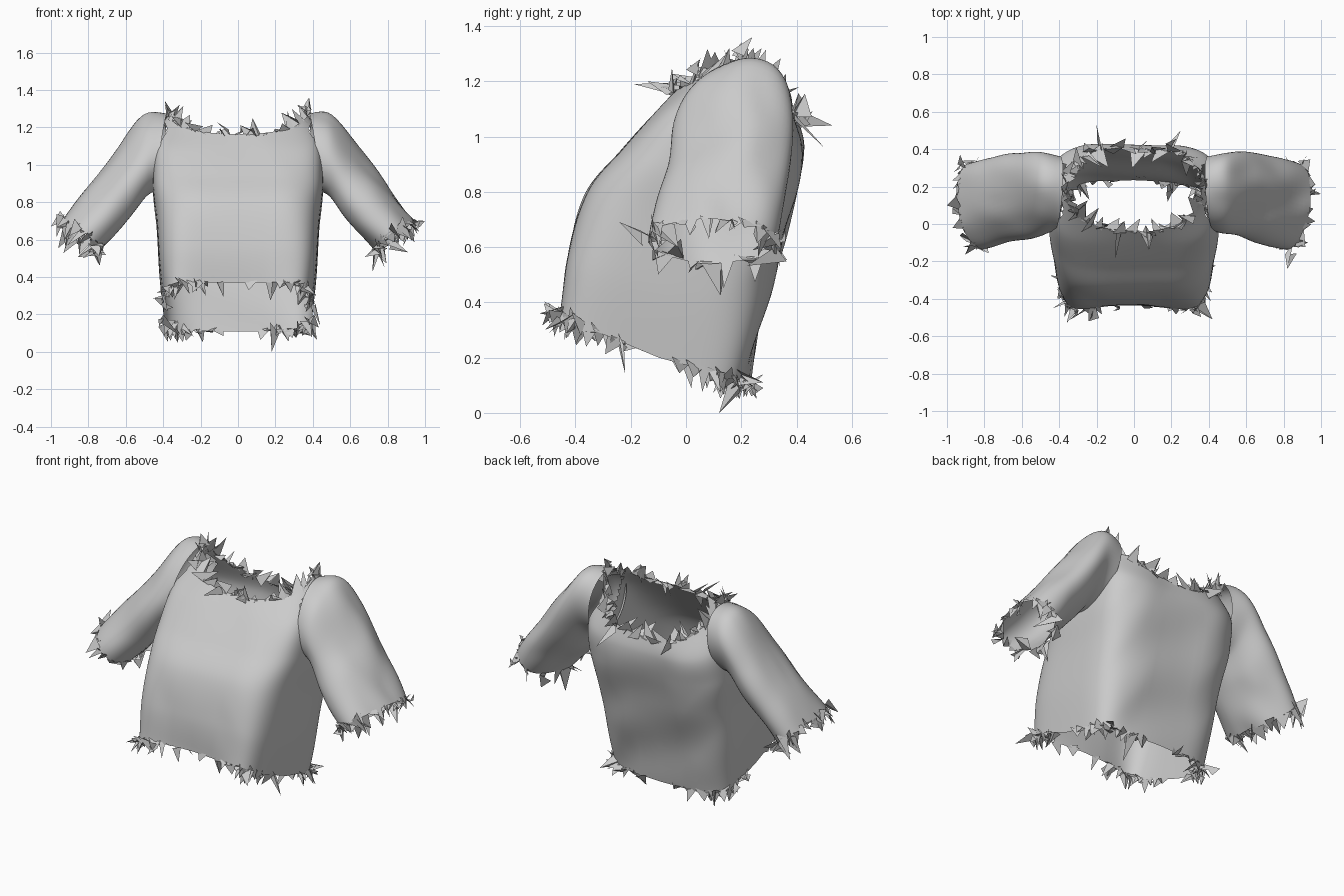
import bpy, bmesh, math, random
from mathutils import Vector, noise

if "Cube" in bpy.data.objects:
    bpy.data.objects.remove(bpy.data.objects["Cube"])

random.seed(7)


def spline(rows, t):
    """Catmull-Rom through rows of numbers, t in 0..1."""
    n = len(rows) - 1
    i = min(int(t * n), n - 1)
    f = t * n - i
    a, b, c, d = (rows[max(0, min(n, k))] for k in (i - 1, i, i + 1, i + 2))
    return [0.5 * (2 * q + (r - p) * f + (2 * p - 5 * q + 4 * r - s) * f * f
                   + (3 * q - p - 3 * r + s) * f ** 3) for p, q, r, s in zip(a, b, c, d)]


def make_object(name, verts, faces, smooth=True):
    me = bpy.data.meshes.new(name)
    me.from_pydata([tuple(v) for v in verts], [], faces)
    ob = bpy.data.objects.new(name, me)
    bpy.context.collection.objects.link(ob)
    for p in me.polygons:
        p.use_smooth = smooth
    return ob


def loft(name, point, nu, nv):
    verts = [point(2 * math.pi * i / nu, j / nv) for j in range(nv + 1) for i in range(nu)]
    faces = [(j * nu + i, j * nu + (i + 1) % nu, (j + 1) * nu + (i + 1) % nu, (j + 1) * nu + i)
             for j in range(nv) for i in range(nu)]
    return make_object(name, verts, faces)


# Torso levels: front y,z / side x,y,z / back y,z / roundness / front hollow
LEVELS = [
    (-0.51, 0.37, 0.395, -0.10, 0.20, 0.23, 0.11, 0.40, 0.08),
    (-0.455, 0.57, 0.42, -0.07, 0.42, 0.28, 0.36, 0.42, 0.03),
    (-0.36, 0.80, 0.435, 0.00, 0.66, 0.36, 0.64, 0.46, 0.00),
    (-0.235, 0.95, 0.455, 0.08, 0.88, 0.405, 0.83, 0.48, 0.00),
    (-0.12, 1.08, 0.44, 0.16, 1.14, 0.42, 0.96, 0.55, 0.00),
    (-0.04, 1.165, 0.36, 0.20, 1.285, 0.405, 1.05, 0.85, 0.00),
]


def torso_point(a, t):
    fy, fz, sx, sy, sz, by, bz, p, hollow = spline(LEVELS, t)
    c, s = math.cos(a), math.sin(a)
    x = sx * math.copysign(abs(c) ** p, c)
    k = abs(s) ** p
    ey, ez = (fy, fz) if s < 0 else (by, bz)
    y, z = sy + (ey - sy) * k, sz + (ez - sz) * k
    if s < 0:
        y += hollow * max(0, 1 - (x / sx) ** 2) * k
    # soft diagonal folds
    fold = noise.noise(Vector((x * 4 + z * 3, y * 2, z * 2 - x * 2)))
    y += (0.018 if s > 0 else 0.009) * fold
    return Vector((x, y, z))


# Sleeve rings: top, bottom, front and back points
SLEEVE = [
    (.38, .20, 1.275, .44, .12, .86, .42, -.03, 1.06, .40, .36, 1.07),
    (.50, .20, 1.265, .49, .11, .83, .49, -.04, 1.02, .50, .39, 1.07),
    (.635, .17, 1.09, .565, .11, .73, .58, -.07, .90, .63, .385, .93),
    (.79, .14, .89, .65, .11, .64, .69, -.11, .76, .76, .35, .77),
    (.945, .11, .70, .74, .10, .54, .81, -.14, .63, .87, .31, .62),
]


def sleeve_point(side):
    def point(a, t):
        r = spline(SLEEVE, t)
        top, bot, fr, bk = (Vector(r[i:i + 3]) for i in (0, 3, 6, 9))
        mid = (top + bot + fr + bk) / 4
        v = mid + (top - bot) / 2 * math.cos(a) + (fr - bk) / 2 * math.sin(a)
        bump = noise.noise(Vector((v.x * 4 + side * 3, v.y * 7, v.z * 4))) * 0.02
        v += (v - mid).normalized() * bump * min(1, t * 4)
        return Vector((v.x * side, v.y, v.z))
    return point


# Torso shell with open armholes
torso = loft("shirt_body", torso_point, 96, 48)
bm = bmesh.new()
bm.from_mesh(torso.data)
holes = []
for f in bm.faces:
    c = f.calc_center_median()
    if abs(c.x) > 0.36 and ((c.y - 0.165) / 0.16) ** 2 + ((c.z - 1.06) / 0.16) ** 2 < 1:
        holes.append(f)
bmesh.ops.delete(bm, geom=holes, context='FACES')
bm.to_mesh(torso.data)
bm.free()

# Sleeves
sleeves = {"right": sleeve_point(1), "left": sleeve_point(-1)}
for label, fn in sleeves.items():
    loft("sleeve_" + label, fn, 56, 28)


def rand_vec(s):
    return Vector([random.uniform(-s, s) for _ in range(3)])


def clamp(v):
    lo, hi = (-0.97, -0.52, 0.05), (0.97, 0.46, 1.32)
    return Vector([max(l, min(h, c)) for c, l, h in zip(v, lo, hi)])


def fray(name, point, edge, inner, count, size, extra=()):
    """Folded triangular scraps sticking out along an open edge; extra lists long tips."""
    verts, faces = [], []

    def scrap(base, along, tip, lift):
        i = len(verts)
        w = random.uniform(0.2, 0.5) * size
        verts.extend([base - along * w, base + along * w, tip, clamp(base + lift)])
        faces.extend([(i, i + 1, i + 2), (i + 1, i + 3, i + 2)])

    for k in range(count):
        a = 2 * math.pi * (k + random.random()) / count
        base = point(a, edge)
        out = (base - point(a, inner)).normalized()
        along = (point(a + 0.05, edge) - base).normalized()
        normal = out.cross(along)
        reach = size * random.uniform(0.2, 0.9)
        tip = base + out * reach + normal * random.uniform(-0.7, 0.7) * size + rand_vec(0.35 * size)
        lift = normal * random.uniform(-0.6, 0.6) * size + rand_vec(0.4 * size)
        scrap(base - out * 0.01, (along + rand_vec(0.4)).normalized(), clamp(tip), lift)
    ring = [point(2 * math.pi * i / 90, edge) for i in range(90)]
    for tip in map(Vector, extra):
        base = min(ring, key=lambda v: (v - tip).length)
        scrap(base, rand_vec(1).normalized(), tip, rand_vec(0.06))
    make_object(name, verts, faces, smooth=False)


# Frayed edges at hem, neckline and cuffs
fray("frayed_hem", torso_point, 0, 0.06, 80, 0.085,
     [(0.18, 0.12, 0.0), (-0.36, -0.53, 0.36), (0.42, -0.51, 0.30), (0.44, -0.22, 0.14),
      (-0.38, 0.28, 0.09), (0.38, 0.28, 0.11)])
fray("frayed_neckline", torso_point, 1, 0.94, 62, 0.10,
     [(0.38, 0.24, 1.36), (-0.39, 0.2, 1.34), (-0.2, 0.53, 1.04), (0.25, 0.50, 0.96),
      (-0.1, -0.19, 1.19), (0.08, -0.14, 1.20)])
fray("frayed_cuff_right", sleeves["right"], 1, 0.94, 28, 0.10,
     [(1.0, 0.16, 0.70), (0.82, -0.24, 0.69), (0.92, 0.36, 0.62)])
fray("frayed_cuff_left", sleeves["left"], 1, 0.94, 28, 0.10,
     [(-1.0, 0.10, 0.67), (-0.74, 0.12, 0.46), (-0.93, 0.37, 0.70)])
